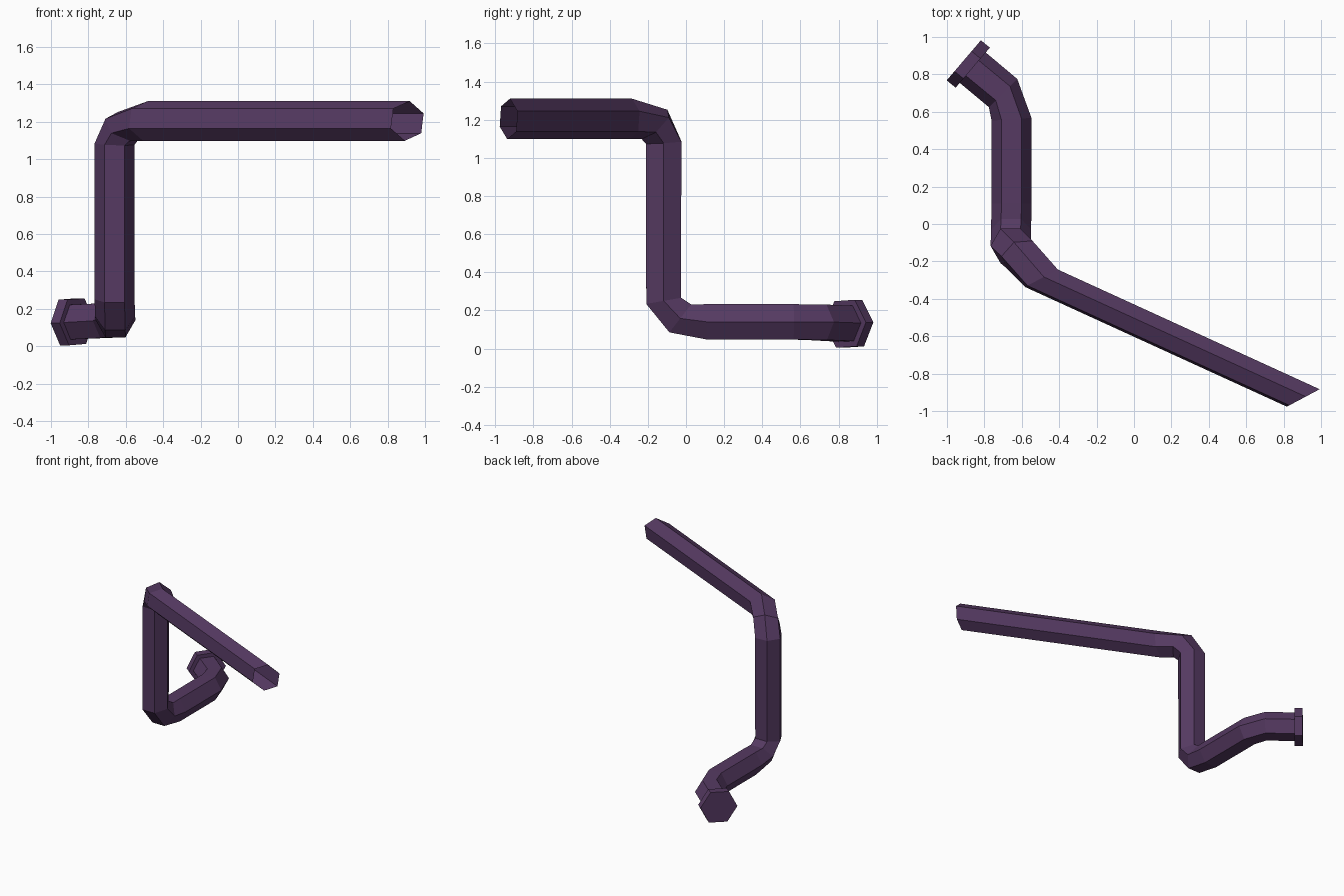
import bpy
import bmesh
from math import sin, cos, radians
from mathutils import Vector

cube = bpy.data.objects.get("Cube")
if cube:
    bpy.data.objects.remove(cube)

SIDES = 6

purple = bpy.data.materials.new("dark_purple")
purple.use_nodes = True
COLOUR = (0.092, 0.042, 0.122, 1.0)
purple.diffuse_color = COLOUR
purple.node_tree.nodes["Principled BSDF"].inputs["Base Color"].default_value = COLOUR


def ring(bm, center, radius, heading, tilt, roll):
    """Hexagon whose plane is turned by heading and tipped from flat by tilt."""
    h, t = radians(heading), radians(tilt)
    u = Vector((cos(h), sin(h), 0))
    v = Vector((-sin(h) * cos(t), cos(h) * cos(t), sin(t)))
    verts = []
    for k in range(SIDES):
        a = radians(roll + 360 * k / SIDES)
        verts.append(bm.verts.new(Vector(center) + radius * (cos(a) * u + sin(a) * v)))
    return verts


def bridge(bm, a, b):
    for k in range(SIDES):
        n = (k + 1) % SIDES
        bm.faces.new((a[k], a[n], b[n], b[k]))


def finish(bm, name):
    mesh = bpy.data.meshes.new(name)
    bm.to_mesh(mesh)
    bm.free()
    mesh.materials.append(purple)
    obj = bpy.data.objects.new(name, mesh)
    bpy.context.collection.objects.link(obj)
    return obj


# Bent pipe, open at the far end: centre, heading, tilt, roll
PIPE_RADIUS = 0.107
STATIONS = [
    ((-0.865, 0.838, 0.13), 49.5, 90, 2),
    ((-0.70, 0.70, 0.137), 45, 90, 1),
    ((-0.655, 0.56, 0.14), 4, 90, 0),
    ((-0.655, 0.11, 0.14), 0, 90, 0),
    ((-0.657, -0.03, 0.158), 0, 52, 0),
    ((-0.66, -0.117, 0.25), 0, 10, 0),
    ((-0.66, -0.117, 1.08), 28, 4, -28),
    ((-0.61, -0.165, 1.175), 28, 46, -32),
    ((-0.495, -0.29, 1.204), 28, 90, -38),
    ((0.905, -0.93, 1.204), 28, 90, -38),
]
bm = bmesh.new()
rings = [ring(bm, c, PIPE_RADIUS, h, t, r) for c, h, t, r in STATIONS]
for a, b in zip(rings, rings[1:]):
    bridge(bm, a, b)
finish(bm, "bent_pipe")

# Hexagonal end flange with an inset face
bm = bmesh.new()
outer_c, inner_c = (-0.91, 0.875, 0.13), (-0.862, 0.836, 0.13)
profile = [(outer_c, 0.1), (outer_c, 0.141), (inner_c, 0.141), (inner_c, 0.1)]
rings = [ring(bm, c, r, 49.5, 90, 3) for c, r in profile]
for a, b in zip(rings, rings[1:]):
    bridge(bm, a, b)
bm.faces.new(reversed(rings[0]))
finish(bm, "end_flange")
